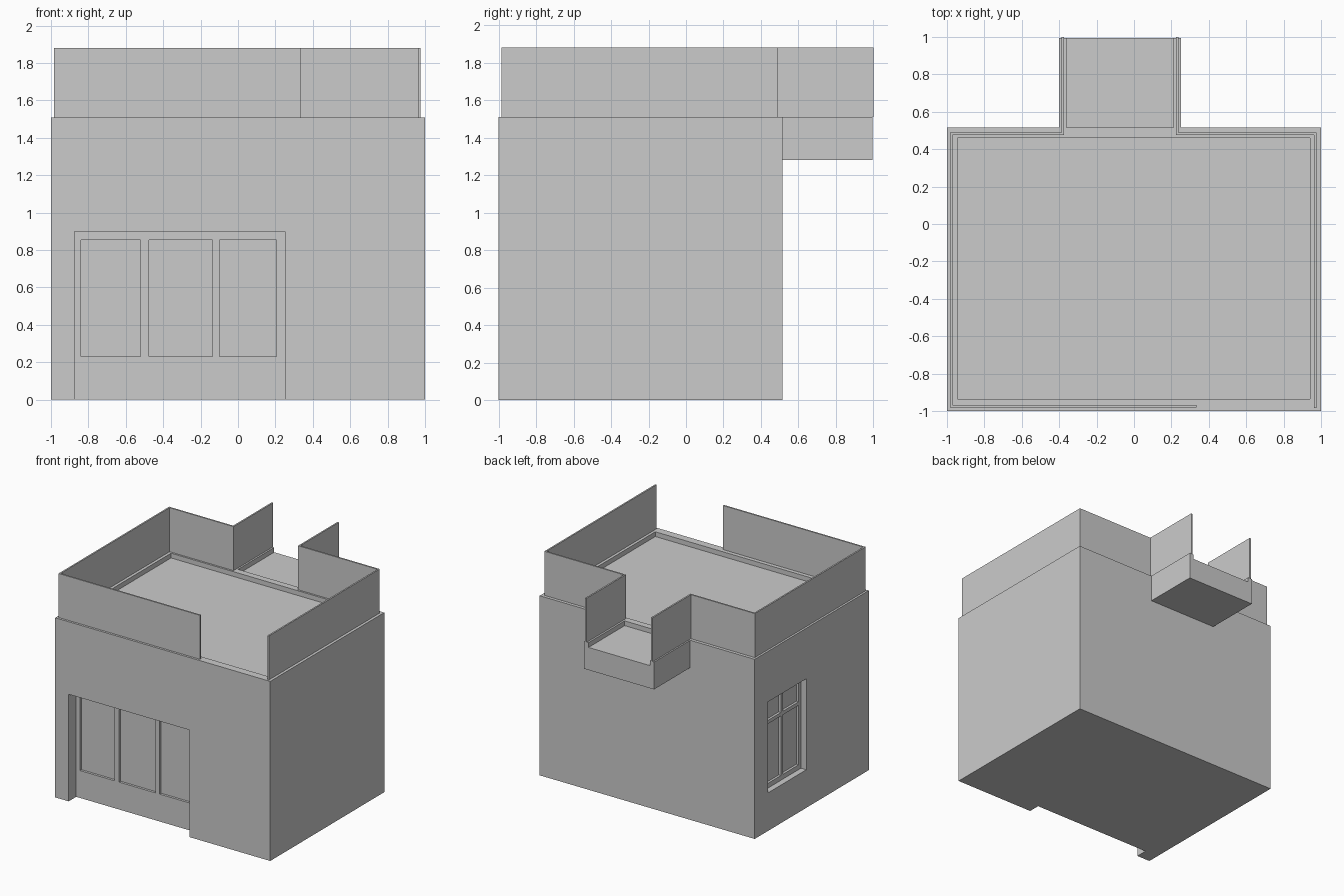
import bpy, bmesh

if "Cube" in bpy.data.objects:
    bpy.data.objects.remove(bpy.data.objects["Cube"])


def box(name, x, y, z):
    """Axis-aligned box from (min, max) pairs."""
    bm = bmesh.new()
    bmesh.ops.create_cube(bm, size=1)
    for v in bm.verts:
        v.co = [r[0] if c < 0 else r[1] for c, r in zip(v.co, (x, y, z))]
    mesh = bpy.data.meshes.new(name)
    bm.to_mesh(mesh)
    bm.free()
    ob = bpy.data.objects.new(name, mesh)
    bpy.context.collection.objects.link(ob)
    return ob


def apply_modifier(ob, mod):
    bpy.context.view_layer.objects.active = ob
    bpy.ops.object.modifier_apply(modifier=mod.name)


def cut(ob, x, y, z):
    """Carve a box-shaped recess out of an object."""
    cutter = box("cutter", x, y, z)
    cutter.hide_render = True
    mod = ob.modifiers.new("recess", 'BOOLEAN')
    mod.operation = 'DIFFERENCE'
    mod.solver = 'EXACT'
    mod.object = cutter
    apply_modifier(ob, mod)
    bpy.data.objects.remove(cutter)


def parapet(name, path, z0=1.51, z1=1.88):
    """Thin upright wall following a plan path."""
    bm = bmesh.new()
    low = [bm.verts.new((x, y, z0)) for x, y in path]
    top = [bm.verts.new((x, y, z1)) for x, y in path]
    for i in range(len(path) - 1):
        bm.faces.new((low[i], low[i + 1], top[i + 1], top[i]))
    mesh = bpy.data.meshes.new(name)
    bm.to_mesh(mesh)
    bm.free()
    ob = bpy.data.objects.new(name, mesh)
    bpy.context.collection.objects.link(ob)
    mod = ob.modifiers.new("thickness", 'SOLIDIFY')
    mod.thickness = 0.013
    mod.offset = 0
    mod.use_even_offset = True
    apply_modifier(ob, mod)


# Main block with sunken roof
house = box("house_body", (-1, 1), (-1, 0.515), (0, 1.51))
cut(house, (-0.945, 0.94), (-0.935, 0.46), (1.47, 1.6))

# Front shop opening with three recessed panels
cut(house, (-0.875, 0.25), (-1.1, -0.9), (-0.1, 0.9))
for x in ((-0.84, -0.52), (-0.475, -0.135), (-0.1, 0.205)):
    cut(house, x, (-1.05, -0.88), (0.23, 0.855))

# Left side window with four recessed panes
cut(house, (-1.1, -0.95), (-0.17, 0.337), (0.32, 1.085))
for y in ((-0.14, 0.067), (0.097, 0.307)):
    for z in ((0.36, 0.86), (0.89, 1.05)):
        cut(house, (-1.05, -0.93), y, z)

# Rear balcony slab, floor sunk between side curbs and open at the end
balcony = box("balcony", (-0.4, 0.25), (0.515, 0.995), (1.28, 1.51))
cut(balcony, (-0.36, 0.21), (0.4, 1.1), (1.47, 1.6))

# Parapet walls, open at the front right and at the balcony end
parapet("parapet_left", [(0.333, -0.975), (-0.976, -0.975), (-0.976, 0.482),
                         (-0.381, 0.482), (-0.381, 1.0)])
parapet("parapet_right", [(0.232, 1.0), (0.232, 0.482), (0.97, 0.482), (0.97, -0.985)])
